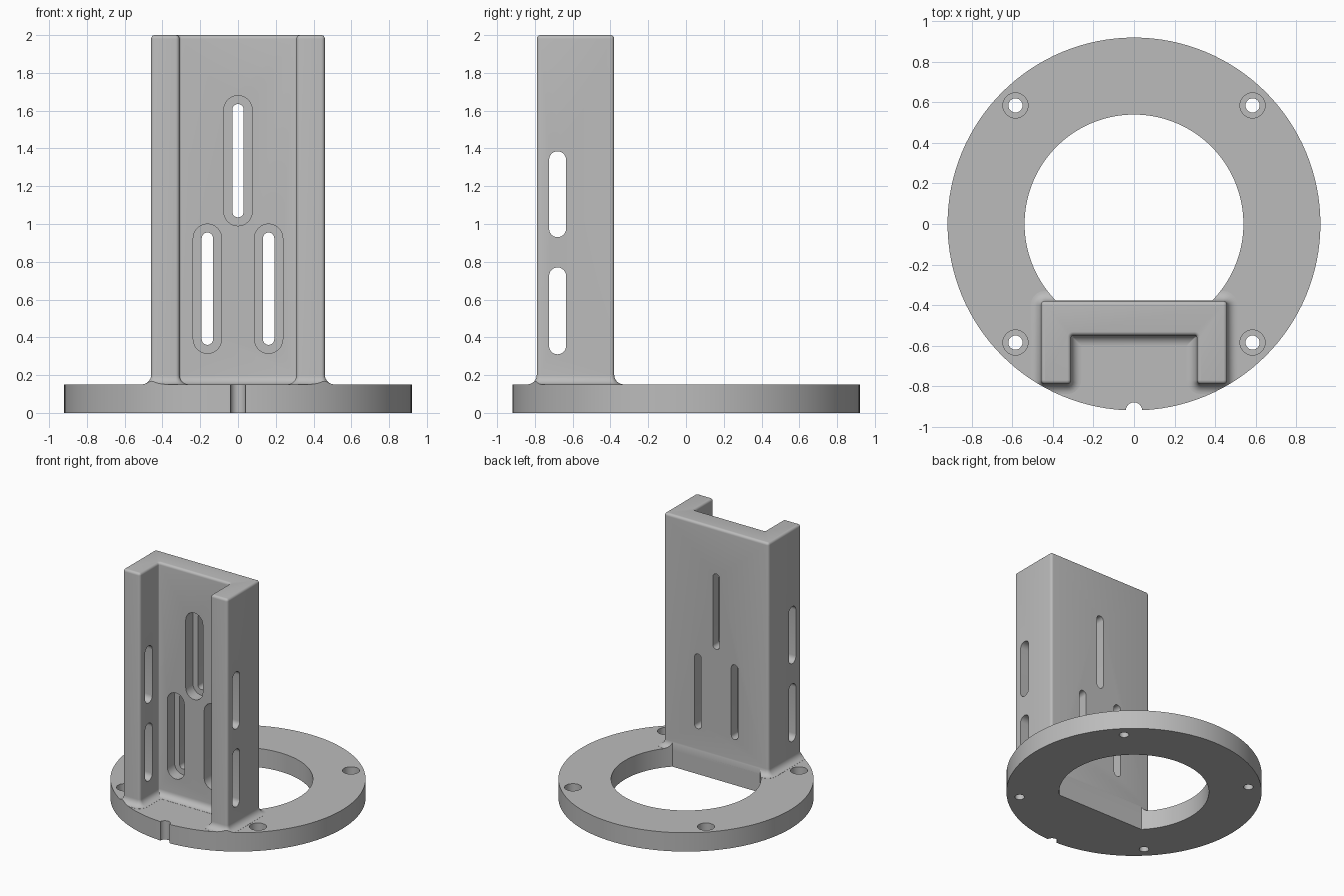
import bpy, bmesh
from math import pi, cos, sin, atan2, sqrt
from mathutils import Vector

cube = bpy.data.objects.get("Cube")
if cube:
    bpy.data.objects.remove(cube)

RING_R, HOLE_R, RING_H = 0.92, 0.54, 0.15
BACK, PLATE_FRONT, ARM_FRONT = -0.38, -0.55, -0.79
OUT_X, IN_X, TOP = 0.46, 0.31, 2.0
FILLET, EDGE = 0.05, 0.02

grey = bpy.data.materials.new("plain grey")
grey.use_nodes = True
grey.diffuse_color = (0.5, 0.5, 0.5, 1)
grey.node_tree.nodes["Principled BSDF"].inputs["Base Color"].default_value = (0.5, 0.5, 0.5, 1)


def loft(name, rows):
    """Closed solid from matching loops of 3D points."""
    bm = bmesh.new()
    loops = [[bm.verts.new(p) for p in row] for row in rows]
    n = len(loops[0])
    for a, b in zip(loops, loops[1:]):
        for i in range(n):
            j = (i + 1) % n
            bm.faces.new((a[i], a[j], b[j], b[i]))
    bm.faces.new(loops[0][::-1])
    bm.faces.new(loops[-1])
    bmesh.ops.recalc_face_normals(bm, faces=bm.faces)
    mesh = bpy.data.meshes.new(name)
    bm.to_mesh(mesh)
    bm.free()
    obj = bpy.data.objects.new(name, mesh)
    bpy.context.collection.objects.link(obj)
    mesh.materials.append(grey)
    return obj


def arc(cx, cy, r, a0, a1, n):
    return [(cx + r * cos(a0 + (a1 - a0) * i / n), cy + r * sin(a0 + (a1 - a0) * i / n))
            for i in range(n + 1)]


def cylinder(name, x, y, r, z0, z1, n=32):
    pts = arc(x, y, r, 0, 2 * pi, n)[:-1]
    return loft(name, [[(px, py, z) for px, py in pts] for z in (z0, z1)])


def slot(axis, centre, half_width, z0, z1, d0, d1):
    """Upright round-ended slot, cut along x or y from d0 to d1."""
    w = half_width
    pts = arc(centre, z1 - w, w, 0, pi, 12) + arc(centre, z0 + w, w, pi, 2 * pi, 12)
    return loft("slot_cutter", [[(d, u, z) if axis == "x" else (u, d, z) for u, z in pts]
                                for d in (d0, d1)])


def boolean(obj, cutter, operation="DIFFERENCE"):
    mod = obj.modifiers.new("cut", "BOOLEAN")
    mod.operation, mod.solver, mod.object = operation, "EXACT", cutter
    bpy.context.view_layer.objects.active = obj
    bpy.ops.object.modifier_apply(modifier=mod.name)
    bpy.data.objects.remove(cutter)


def opening():
    """Round centre opening with a flat side against the upright."""
    flat = BACK + 0.002
    a = atan2(flat, sqrt(HOLE_R ** 2 - flat ** 2))
    pts = arc(0, 0, HOLE_R, a, pi - a, 96)
    return loft("opening_cutter", [[(x, y, z) for x, y in pts] for z in (-0.1, 0.4)])


# Base ring with centre opening, counterbored bolt holes and front notch
base = cylinder("base_ring", 0, 0, RING_R, 0, RING_H, 128)
boolean(base, opening())
for sx in (-1, 1):
    for sy in (-1, 1):
        x, y = 0.585 * sx, 0.585 * sy
        boolean(base, cylinder("bolt_cutter", x, y, 0.035, -0.1, 0.3))
        boolean(base, cylinder("counterbore_cutter", x, y, 0.062, 0.07, 0.3))
boolean(base, cylinder("notch_cutter", 0, -RING_R, 0.04, -0.1, 0.3))

# Channel corners: position, outward direction, convex or not
CORNERS = [
    (OUT_X, BACK, 1, 1, True), (-OUT_X, BACK, -1, 1, True),
    (-OUT_X, ARM_FRONT, -1, -1, True), (-IN_X, ARM_FRONT, 1, -1, True),
    (-IN_X, PLATE_FRONT, 1, -1, False), (IN_X, PLATE_FRONT, -1, -1, False),
    (IN_X, ARM_FRONT, -1, -1, True), (OUT_X, ARM_FRONT, 1, -1, True),
]


def channel_row(d, z):
    """Rounded channel outline grown outward by d."""
    pts = []
    for x, y, sx, sy, convex in CORNERS:
        px, py, mid = x + d * sx, y + d * sy, atan2(sy, sx)
        if convex:
            r = max(EDGE + d, 0.003)
            pts += arc(px - r * sx, py - r * sy, r, mid - pi / 4, mid + pi / 4, 5)
        else:
            r = max(0.01 - d, 0.003)
            pts += arc(px + r * sx, py + r * sy, r, mid + pi + pi / 4, mid + pi - pi / 4, 5)
    return [(px, py, z) for px, py in pts]


# Upright channel: fillet at the foot, rounded rim at the top
rows = [channel_row(FILLET, RING_H - 0.02)]
for i in range(9):
    t = i / 8 * pi / 2
    rows.append(channel_row(FILLET * (1 - sin(t)), RING_H + 0.001 + FILLET * (1 - cos(t))))
for i in range(6):
    t = i / 5 * pi / 2
    rows.append(channel_row(-EDGE * 0.95 * (1 - cos(t)), TOP - EDGE + EDGE * sin(t)))
upright = loft("upright_channel", rows)
boolean(upright, cylinder("rim_cutter", 0, 0, RING_R, -0.1, 2.2, 128), "INTERSECT")
boolean(upright, opening())

# Recessed slots through the back plate
for x, z0, z1 in ((0, 0.99, 1.68), (-0.162, 0.315, 1.0), (0.162, 0.315, 1.0)):
    boolean(upright, slot("y", x, 0.075, z0, z1, -0.7, -0.46))
    boolean(upright, slot("y", x, 0.03, z0 + 0.045, z1 - 0.045, -0.7, -0.2))

# Slots through both arms
for z0, z1 in ((0.31, 0.77), (0.93, 1.385)):
    boolean(upright, slot("x", -0.68, 0.045, z0, z1, -0.7, 0.7))

# Smooth curved faces, keep crisp edges
bpy.ops.object.select_all(action="DESELECT")
for obj in (base, upright):
    obj.select_set(True)
    bpy.context.view_layer.objects.active = obj
bpy.ops.object.shade_smooth_by_angle(angle=pi / 6)
